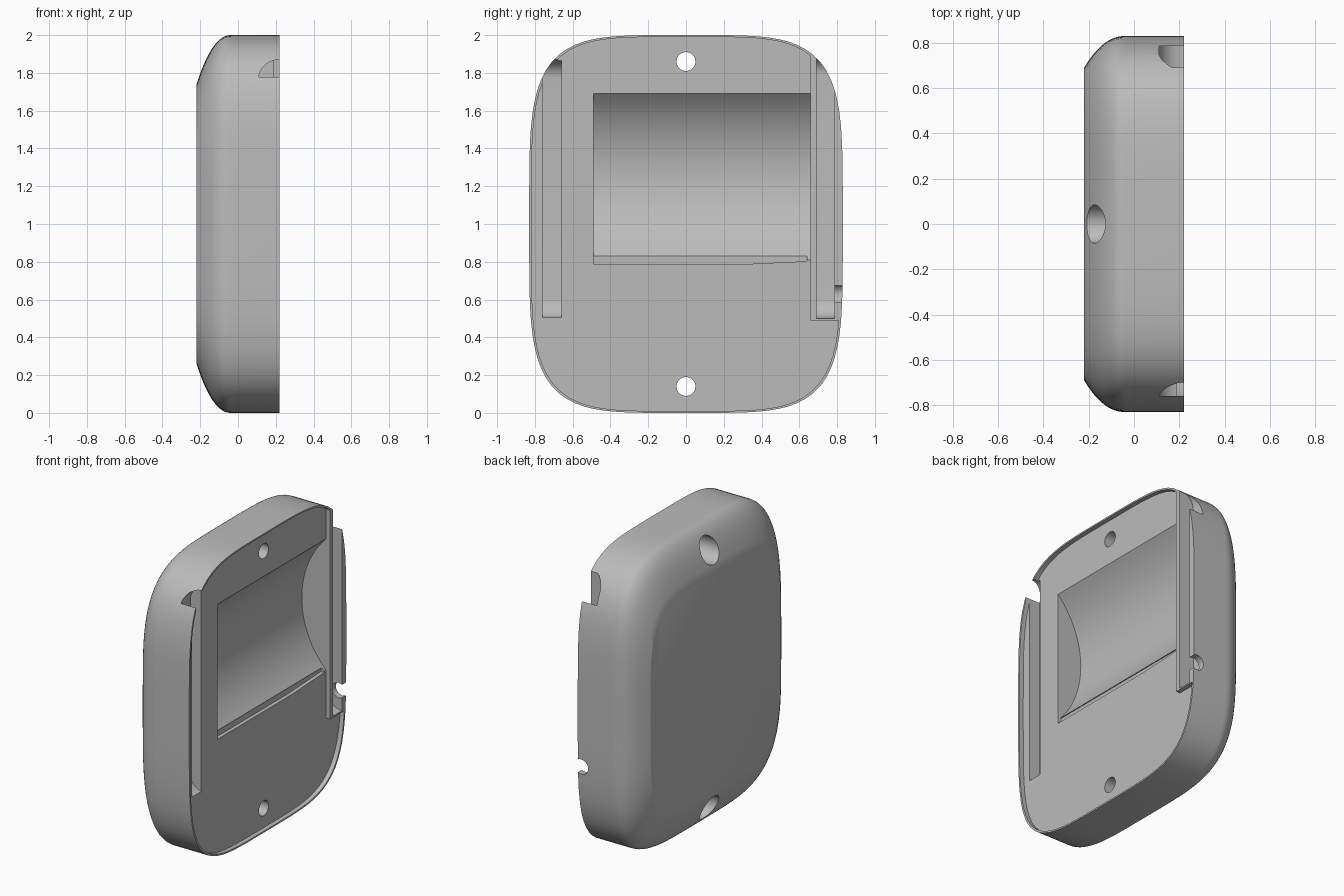
import bpy, bmesh
from math import cos, sin, pi, copysign

cube = bpy.data.objects.get("Cube")
if cube:
    bpy.data.objects.remove(cube)

HALF_W, HALF_H, FRONT, FLOOR = 0.83, 1.0, 0.22, 0.19

grey = bpy.data.materials.new("plain_grey")
grey.use_nodes = True
grey.diffuse_color = (0.5, 0.5, 0.5, 1)
bsdf = next(n for n in grey.node_tree.nodes if n.type == "BSDF_PRINCIPLED")
bsdf.inputs["Base Color"].default_value = grey.diffuse_color


def outline(a, b, n=128, power=4.5):
    """Squarish rounded outline as (y, z) points."""
    pts = []
    for i in range(n):
        t = 2 * pi * i / n
        # even out spacing by projecting from the centre
        c, s = cos(t), sin(t)
        r = (abs(c) ** power + abs(s) ** power) ** (-1 / power)
        pts.append((a * r * c, 1 + b * r * s))
    return pts


def loft(name, rings):
    """Closed solid through a list of equal-length rings."""
    bm = bmesh.new()
    loops = [[bm.verts.new(p) for p in ring] for ring in rings]
    for lo, hi in zip(loops, loops[1:]):
        for i in range(len(lo)):
            j = (i + 1) % len(lo)
            bm.faces.new((lo[i], lo[j], hi[j], hi[i]))
    bm.faces.new(loops[0])
    bm.faces.new(loops[-1])
    bmesh.ops.recalc_face_normals(bm, faces=bm.faces)
    mesh = bpy.data.meshes.new(name)
    bm.to_mesh(mesh)
    bm.free()
    obj = bpy.data.objects.new(name, mesh)
    bpy.context.collection.objects.link(obj)
    mesh.materials.append(grey)
    return obj


def prism(name, pts, axis, lo, hi):
    """Extrude (y, z) points along x, or (x, z) points along y."""
    place = (lambda p, d: (d, *p)) if axis == "x" else (lambda p, d: (p[0], d, p[1]))
    return loft(name, [[place(p, d) for p in pts] for d in (lo, hi)])


def circle(u, v, r, n=48):
    return [(u + r * cos(2 * pi * i / n), v + r * sin(2 * pi * i / n)) for i in range(n)]


def cut(obj, cutter):
    mod = obj.modifiers.new("cut", "BOOLEAN")
    mod.operation, mod.solver, mod.object = "DIFFERENCE", "EXACT", cutter
    bpy.context.view_layer.objects.active = obj
    bpy.ops.object.modifier_apply(modifier=mod.name)
    bpy.data.objects.remove(cutter)


def slot_profile(bottom, top, depth=0.11, r=0.1, n=12):
    """Slot with rounded run-outs at both ends, as (x, z) points."""
    arc = [(FRONT - depth * sin(pi / 2 * i / n), r * cos(pi / 2 * i / n)) for i in range(n + 1)]
    low = [(x, bottom + r - z) for x, z in arc]
    high = [(x, top - r + z) for x, z in reversed(arc)]
    return [(0.3, bottom)] + low + high + [(0.3, top)]


# Case body: straight sides, domed edge towards the flat back
rings = []
for i in range(15):
    u = 1 - i / 14
    t = u ** 2.2
    pts = outline(HALF_W - 0.14 * t, HALF_H - 0.26 * t)
    rings.append([(-0.035 - 0.185 * u, y, z) for y, z in pts])
rings.append([(FRONT, y, z) for y, z in outline(HALF_W, HALF_H)])
body = loft("case_half", rings)

# Sunken inner face, leaving a thin rim, a ridge and the side land
floor = prism("floor_cutter", outline(HALF_W - 0.012, HALF_H - 0.01), "x", FLOOR, 0.3)
land = [(0.66, 0.49), (0.9, 0.49), (0.9, 1.89), (0.66, 1.89)]
cut(floor, prism("land_keeper", land, "x", 0.1, 0.4))
cut(body, floor)

# Curved cylinder bed and the tapering lip under it
cut(body, prism("bed_cutter", circle(0.638, 1.25, 0.628, 128), "y", -0.49, 0.66))
lip = [(-0.49, 0.787), (0.3, 0.787), (0.64, 0.803), (0.64, 0.83), (-0.49, 0.83)]
cut(body, prism("lip_cutter", lip, "x", 0.165, 0.3))

# Side slots
cut(body, prism("slot_cutter", slot_profile(0.5, 1.87), "y", -0.76, -0.66))
cut(body, prism("slot_cutter", slot_profile(0.5, 1.89), "y", 0.69, 0.785))

# Wire notch through the side wall
cut(body, prism("notch_cutter", circle(0.195, 0.63, 0.05), "y", 0.77, 0.95))

# Screw holes, widened from the back
for z in (0.14, 1.86):
    cut(body, prism("hole_cutter", circle(0, z, 0.05), "x", -0.4, 0.4))
    cut(body, prism("bore_cutter", circle(0, z, 0.085), "x", -0.4, 0.0))

bpy.ops.object.select_all(action="DESELECT")
body.select_set(True)
bpy.context.view_layer.objects.active = body
bpy.ops.object.shade_smooth_by_angle(angle=pi / 7)
